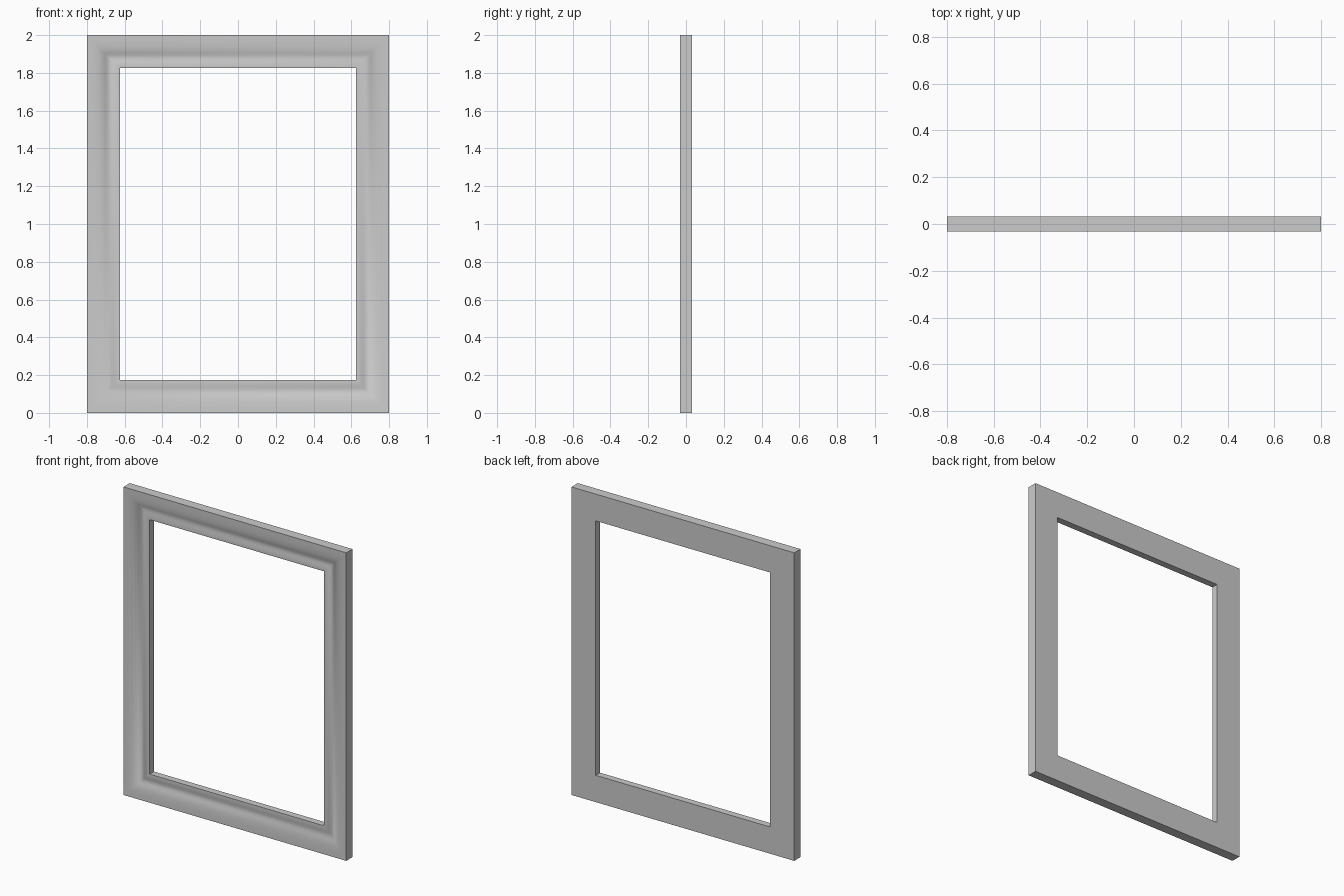
import bpy, bmesh, math

if "Cube" in bpy.data.objects:
    bpy.data.objects.remove(bpy.data.objects["Cube"])

HALF_W, HEIGHT = 0.80, 2.0

# Moulding cross-section: (distance in from the outer edge, y), closed loop
PROFILE = [(0, 0.032), (0, -0.032), (0.03, -0.031), (0.06, -0.027),
           (0.08, -0.021), (0.095, -0.013), (0.107, -0.007), (0.117, -0.005),
           (0.128, -0.0065), (0.14, -0.010), (0.152, -0.0125), (0.163, -0.0135),
           (0.174, -0.0125), (0.174, 0.032)]


def mitred_frame(name, profile):
    """Sweep the profile round a rectangle with mitred corners."""
    bm = bmesh.new()
    rings = []
    for d, y in profile:
        x, lo, hi = HALF_W - d, d, HEIGHT - d
        rings.append([bm.verts.new((px, y, pz)) for px, pz in
                      ((-x, lo), (x, lo), (x, hi), (-x, hi))])
    for i, ring in enumerate(rings):
        nxt = rings[(i + 1) % len(rings)]
        for k in range(4):
            j = (k + 1) % 4
            bm.faces.new((ring[k], ring[j], nxt[j], nxt[k]))
    bmesh.ops.recalc_face_normals(bm, faces=bm.faces)
    mesh = bpy.data.meshes.new(name)
    bm.to_mesh(mesh)
    bm.free()
    obj = bpy.data.objects.new(name, mesh)
    bpy.context.collection.objects.link(obj)
    return obj


# Picture frame with a smooth coved front and a flat back
frame = mitred_frame("picture_frame", PROFILE)
bpy.context.view_layer.objects.active = frame
frame.select_set(True)
bpy.ops.object.shade_smooth_by_angle(angle=math.radians(40))
